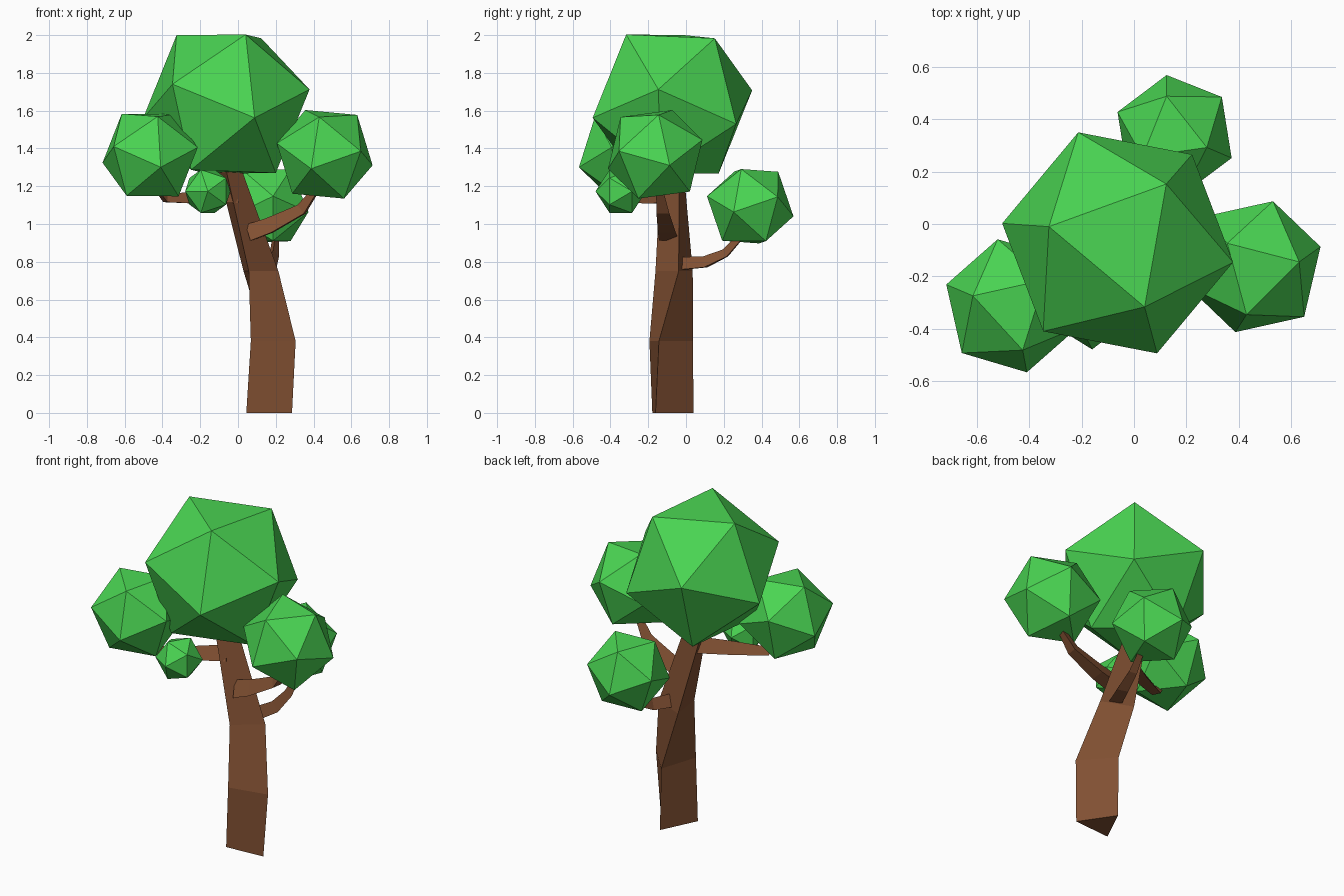
import bpy, bmesh, math
from mathutils import Vector, Matrix

if "Cube" in bpy.data.objects:
    bpy.data.objects.remove(bpy.data.objects["Cube"])


def material(name, rgb):
    m = bpy.data.materials.new(name)
    m.diffuse_color = (*rgb, 1)
    m.use_nodes = True
    m.node_tree.nodes["Principled BSDF"].inputs["Base Color"].default_value = m.diffuse_color
    return m


LEAF = material("leaf green", (0.068, 0.66, 0.085))
BARK = material("bark brown", (0.22, 0.08, 0.032))


def finish(bm, name, mat):
    bmesh.ops.recalc_face_normals(bm, faces=bm.faces)
    me = bpy.data.meshes.new(name)
    bm.to_mesh(me)
    bm.free()
    me.materials.append(mat)
    ob = bpy.data.objects.new(name, me)
    bpy.context.collection.objects.link(ob)
    return ob


def frame(a, b):
    """Orthonormal frame with x along a and y towards b."""
    x = Vector(a).normalized()
    z = x.cross(Vector(b)).normalized()
    return Matrix((x, z.cross(x), z)).transposed()


def leaf_clump(name, centre, radius, a, b):
    """Icosahedron turned so that two neighbouring corners point along a and b."""
    bm = bmesh.new()
    bmesh.ops.create_icosphere(bm, subdivisions=1, radius=radius)
    bm.verts.ensure_lookup_table()
    v = bm.verts[0]
    w = v.link_edges[0].other_vert(v)
    rot = frame(a, b) @ frame(v.co, w.co).transposed()
    bmesh.ops.transform(bm, verts=bm.verts,
                        matrix=Matrix.Translation(centre) @ rot.to_4x4())
    return finish(bm, name, LEAF)


def loft(name, rings):
    """Skin a list of three-sided rings and cap both ends."""
    bm = bmesh.new()
    rows = [[bm.verts.new(p) for p in ring] for ring in rings]
    for r0, r1 in zip(rows, rows[1:]):
        for i in range(3):
            j = (i + 1) % 3
            bm.faces.new((r0[i], r0[j], r1[j], r1[i]))
    bm.faces.new(rows[0])
    bm.faces.new(rows[-1])
    return finish(bm, name, BARK)


def ring(centre, r, deg, u=Vector((1, 0, 0)), v=Vector((0, 1, 0))):
    return [Vector(centre) + r * (math.cos(t) * u + math.sin(t) * v)
            for t in (math.radians(deg + 120 * k) for k in range(3))]


def branch(name, path, radii, deg):
    pts = [Vector(p) for p in path]
    rings = []
    for i, p in enumerate(pts):
        d = (pts[min(i + 1, len(pts) - 1)] - pts[max(i - 1, 0)]).normalized()
        u = d.cross(Vector((0, 0, 1))).normalized()
        rings.append(ring(p, radii[i], deg, u, u.cross(d)))
    return loft(name, rings)


# Trunk: twisted, tapering triangular column
loft("trunk", [ring((x, y, z), r, a) for x, y, z, r, a in (
    (0.16, -0.10, 0, 0.14, 94), (0.172, -0.10, 0.38, 0.14, 102),
    (0.10, -0.055, 0.75, 0.115, 128), (-0.045, -0.06, 1.27, 0.075, 139),
    (-0.08, -0.06, 1.42, 0.06, 142))])

# Branches
branch("right_branch", [(0.06, -0.09, 0.94), (0.17, -0.10, 0.98),
                        (0.34, -0.12, 1.07), (0.43, -0.14, 1.20)],
       (0.06, 0.055, 0.04, 0.02), 90)
branch("back_branch", [(0.12, -0.03, 0.78), (0.17, 0.10, 0.79),
                       (0.19, 0.21, 0.84), (0.2, 0.31, 0.95)],
       (0.045, 0.04, 0.03, 0.02), 90)
branch("left_branch", [(-0.02, -0.08, 1.14), (-0.20, -0.18, 1.13),
                       (-0.38, -0.26, 1.13), (-0.45, -0.30, 1.22)],
       (0.055, 0.045, 0.03, 0.02), 90)

# Leaf clumps
leaf_clump("crown_leaves", (-0.0625, -0.072, 1.635), 0.454,
           (-0.2625, 0.062, 0.365), (0.1025, -0.243, 0.365))
leaf_clump("right_leaves", (0.459, -0.163, 1.369), 0.271,
           (0.17, 0.018, 0.206), (0.19, -0.187, 0.02))
leaf_clump("left_leaves", (-0.465, -0.3125, 1.365), 0.268,
           (-0.148, 0.0375, 0.215), (0.04, -0.17, 0.205))
leaf_clump("back_leaves", (0.155, 0.34, 1.094), 0.237,
           (-0.03, 0.147, 0.181), (-0.03, 0.228, -0.058))
leaf_clump("small_leaves", (-0.16, -0.345, 1.173), 0.134,
           (0, -1, 0), (-1, -0.5, 0))
